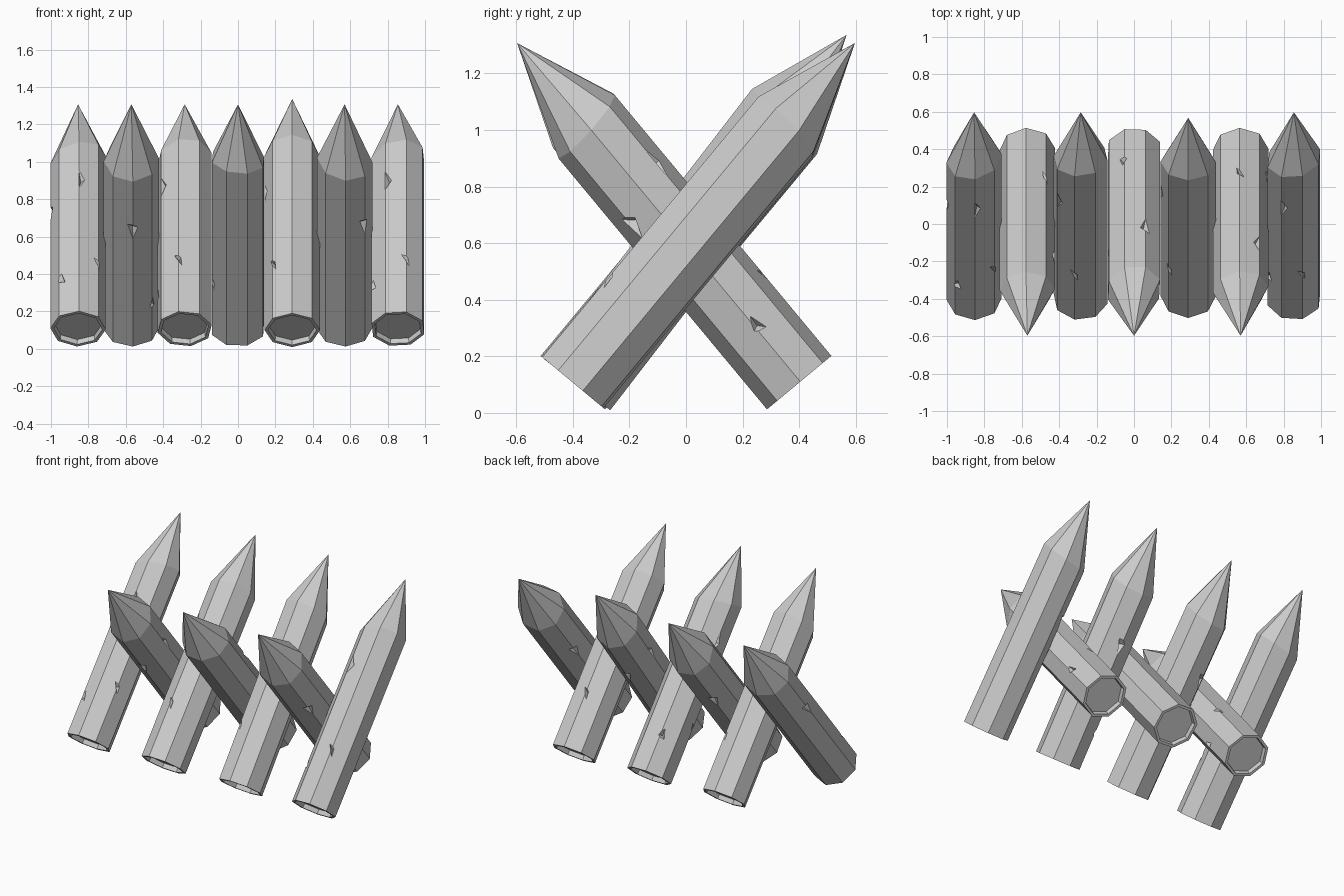
import bpy, bmesh
from math import cos, sin, radians, tau
from mathutils import Matrix, Vector

if "Cube" in bpy.data.objects:
    bpy.data.objects.remove(bpy.data.objects["Cube"])

RADIUS, LENGTH, SHOULDER, SIDES = 0.148, 1.56, 1.175, 8

grey = bpy.data.materials.new("weathered grey")
grey.use_nodes = True
COLOUR = (0.6, 0.6, 0.6, 1)
grey.diffuse_color = COLOUR
grey.node_tree.nodes["Principled BSDF"].inputs["Base Color"].default_value = COLOUR


def add_object(name, bm):
    bmesh.ops.recalc_face_normals(bm, faces=bm.faces)
    mesh = bpy.data.meshes.new(name)
    bm.to_mesh(mesh)
    bm.free()
    obj = bpy.data.objects.new(name, mesh)
    bpy.context.collection.objects.link(obj)
    return obj


# Stake blank: octagonal shaft, uneven shoulder, pointed tip, recessed butt
bm = bmesh.new()
angles = [tau * i / SIDES for i in range(SIDES)]


def ring(radius, height):
    return [bm.verts.new((radius * cos(a), radius * sin(a), height(a))) for a in angles]


recess = ring(RADIUS - 0.022, lambda a: 0.03)
rings = [
    recess,
    ring(RADIUS - 0.018, lambda a: 0),
    ring(RADIUS, lambda a: 0),
    ring(RADIUS, lambda a: SHOULDER + 0.03 * cos(a - radians(40))),
]
tip = bm.verts.new((0, 0, LENGTH))
bm.faces.new(recess)
for i in range(SIDES):
    j = (i + 1) % SIDES
    for low, high in zip(rings, rings[1:]):
        bm.faces.new((low[i], low[j], high[j], high[i]))
    bm.faces.new((rings[-1][i], rings[-1][j], tip))
blank = add_object("stake_blank", bm)
blank.data.materials.append(grey)

# Chips: angle, height, half width, half length, depth, twist
chips = [
    (0, 0.37, 0.022, 0.085, 0.03, 30),
    (85, 0.80, 0.045, 0.07, 0.035, 160),
    (-40, 0.92, 0.04, 0.10, 0.028, 0),
    (-85, 0.25, 0.04, 0.065, 0.03, 200),
    (-135, 0.81, 0.045, 0.075, 0.035, 20),
]
cutters = []
for angle, height, width, length, depth, twist in chips:
    bm = bmesh.new()
    bmesh.ops.create_cone(bm, cap_ends=True, segments=3, radius1=1, radius2=0, depth=1)
    bmesh.ops.translate(bm, verts=bm.verts, vec=(0, 0, -0.5))
    place = (Matrix.Rotation(radians(angle), 4, 'Z')
             @ Matrix.Translation((RADIUS - depth, 0, height))
             @ Matrix.Rotation(radians(twist), 4, 'X')
             @ Matrix.Rotation(radians(-90), 4, 'Y')
             @ Matrix.Diagonal((length * 1.6, width * 1.6, 0.06, 1)))
    bm.transform(place)
    cutter = add_object("chip_cutter", bm)
    cutter.hide_render = True
    cutters.append(cutter)
    cut = blank.modifiers.new("chip", 'BOOLEAN')
    cut.operation, cut.solver, cut.object = 'DIFFERENCE', 'EXACT', cutter

# Bake the chipped shape, then drop the helpers
graph = bpy.context.evaluated_depsgraph_get()
stake_mesh = bpy.data.meshes.new_from_object(blank.evaluated_get(graph))
stake_mesh.name = "chipped_stake"
for helper in cutters + [blank]:
    bpy.data.objects.remove(helper)

# Stakes: x, lean direction, spin about the shaft, base and tip in the lean plane
BASE, TIP = (-0.40, 0.107), (0.597, 1.307)
stakes = [
    (-0.855, 1, 43, BASE, TIP),
    (-0.57, -1, 48, BASE, TIP),
    (-0.285, 1, 103, BASE, TIP),
    (0.0, -1, 200, BASE, TIP),
    (0.29, 1, 135, (-0.385, 0.10), (0.567, 1.335)),
    (0.57, -1, 92, BASE, TIP),
    (0.855, 1, 72, BASE, TIP),
]
for number, (x, lean, spin, base, top) in enumerate(stakes, 1):
    foot = Vector((x, lean * base[0], base[1]))
    point = Vector((x, lean * top[0], top[1]))
    axis = (point - foot).normalized()
    upper = Vector((0, -lean * axis.z, abs(axis.y)))
    side = Vector((cos(radians(spin)), 0, 0)) + upper * sin(radians(spin))
    turn = Matrix((side, axis.cross(side), axis)).transposed().to_4x4()
    direction = "back" if lean > 0 else "front"
    stake = bpy.data.objects.new(f"{direction}_leaning_stake_{number}", stake_mesh)
    stake.matrix_world = Matrix.Translation(foot) @ turn
    bpy.context.collection.objects.link(stake)
